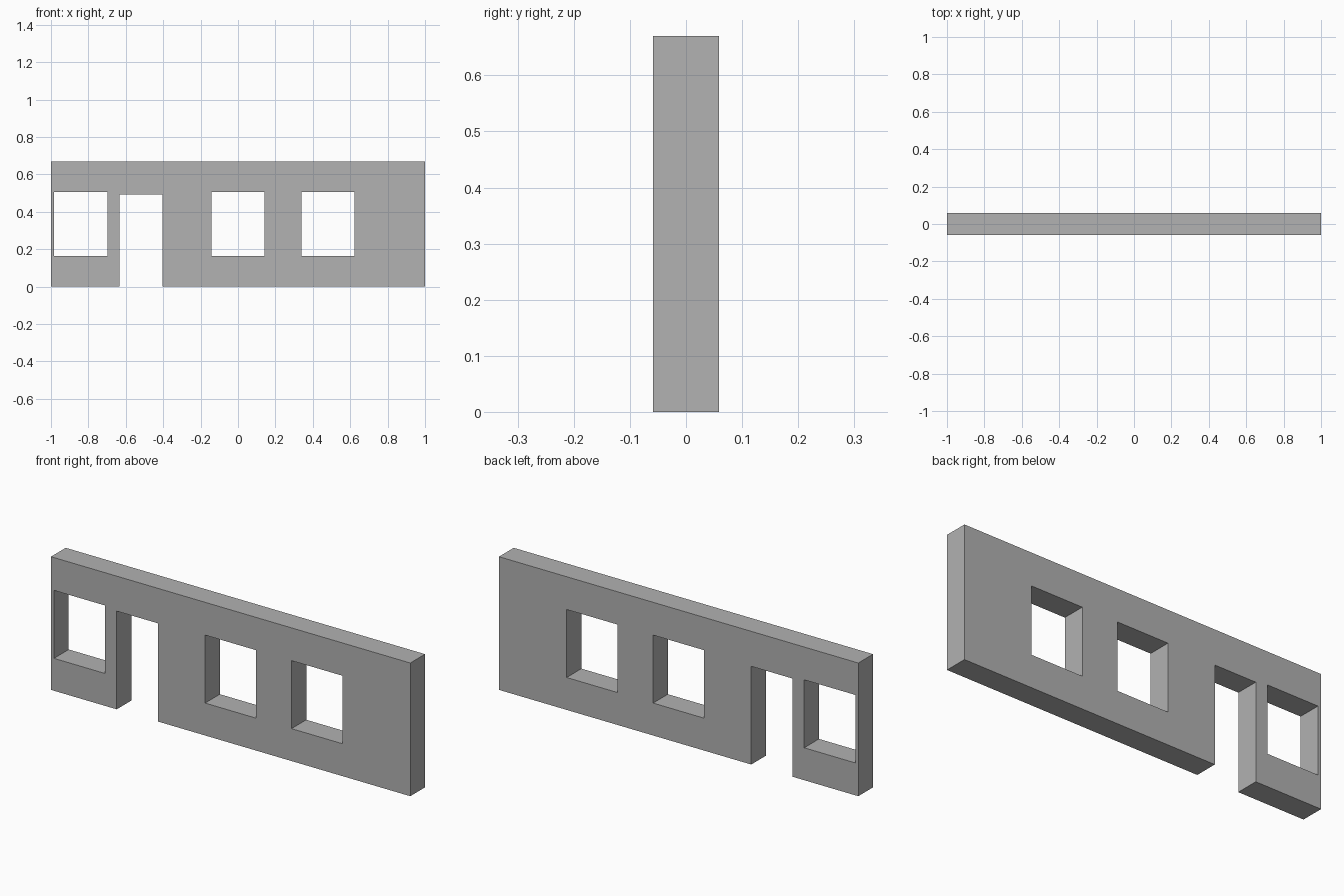
import bpy
import bmesh
import math

cube = bpy.data.objects.get("Cube")
if cube:
    bpy.data.objects.remove(cube, do_unlink=True)

HEIGHT, THICKNESS = 0.67, 0.117
SILL, LINTEL = 0.163, 0.505
DOOR_LEFT, DOOR_RIGHT, DOOR_TOP = -0.634, -0.404, 0.494
WINDOW_STARTS = (-0.983, -0.142, 0.339)
WINDOW_WIDTH = 0.284

# Plain grey plaster
grey = bpy.data.materials.new("wall_grey")
grey.use_nodes = True
colour = (0.445, 0.445, 0.445, 1)
grey.diffuse_color = colour
bsdf = next(n for n in grey.node_tree.nodes if n.type == 'BSDF_PRINCIPLED')
bsdf.inputs["Base Color"].default_value = colour
bsdf.inputs["Roughness"].default_value = 0.8


def add_loop(curve, points):
    spline = curve.splines.new('POLY')
    spline.points.add(len(points) - 1)
    for p, (x, z) in zip(spline.points, points):
        p.co = (x, z, 0, 1)
    spline.use_cyclic_u = True


# Wall outline with the doorway notched into its lower edge
profile = bpy.data.curves.new("wall_profile", 'CURVE')
profile.dimensions = '2D'
profile.fill_mode = 'BOTH'
profile.extrude = THICKNESS / 2
add_loop(profile, [(-1, 0), (DOOR_LEFT, 0), (DOOR_LEFT, DOOR_TOP),
                   (DOOR_RIGHT, DOOR_TOP), (DOOR_RIGHT, 0),
                   (1, 0), (1, HEIGHT), (-1, HEIGHT)])

# Window openings
for x in WINDOW_STARTS:
    end = x + WINDOW_WIDTH
    add_loop(profile, [(x, SILL), (x, LINTEL), (end, LINTEL), (end, SILL)])

# Turn the extruded profile into an upright mesh wall
shape = bpy.data.objects.new("wall_shape", profile)
bpy.context.collection.objects.link(shape)
bpy.context.view_layer.update()
mesh = bpy.data.meshes.new_from_object(
    shape.evaluated_get(bpy.context.evaluated_depsgraph_get()))
bpy.data.objects.remove(shape, do_unlink=True)
bpy.data.curves.remove(profile)

bm = bmesh.new()
bm.from_mesh(mesh)
bmesh.ops.remove_doubles(bm, verts=bm.verts, dist=0.0005)
bmesh.ops.recalc_face_normals(bm, faces=bm.faces)
for f in bm.faces:
    f.smooth = False
    f.material_index = 0
bm.to_mesh(mesh)
bm.free()

mesh.name = "wall"
mesh.materials.clear()
mesh.materials.append(grey)
wall = bpy.data.objects.new("wall", mesh)
wall.rotation_euler.x = math.radians(90)
bpy.context.collection.objects.link(wall)
